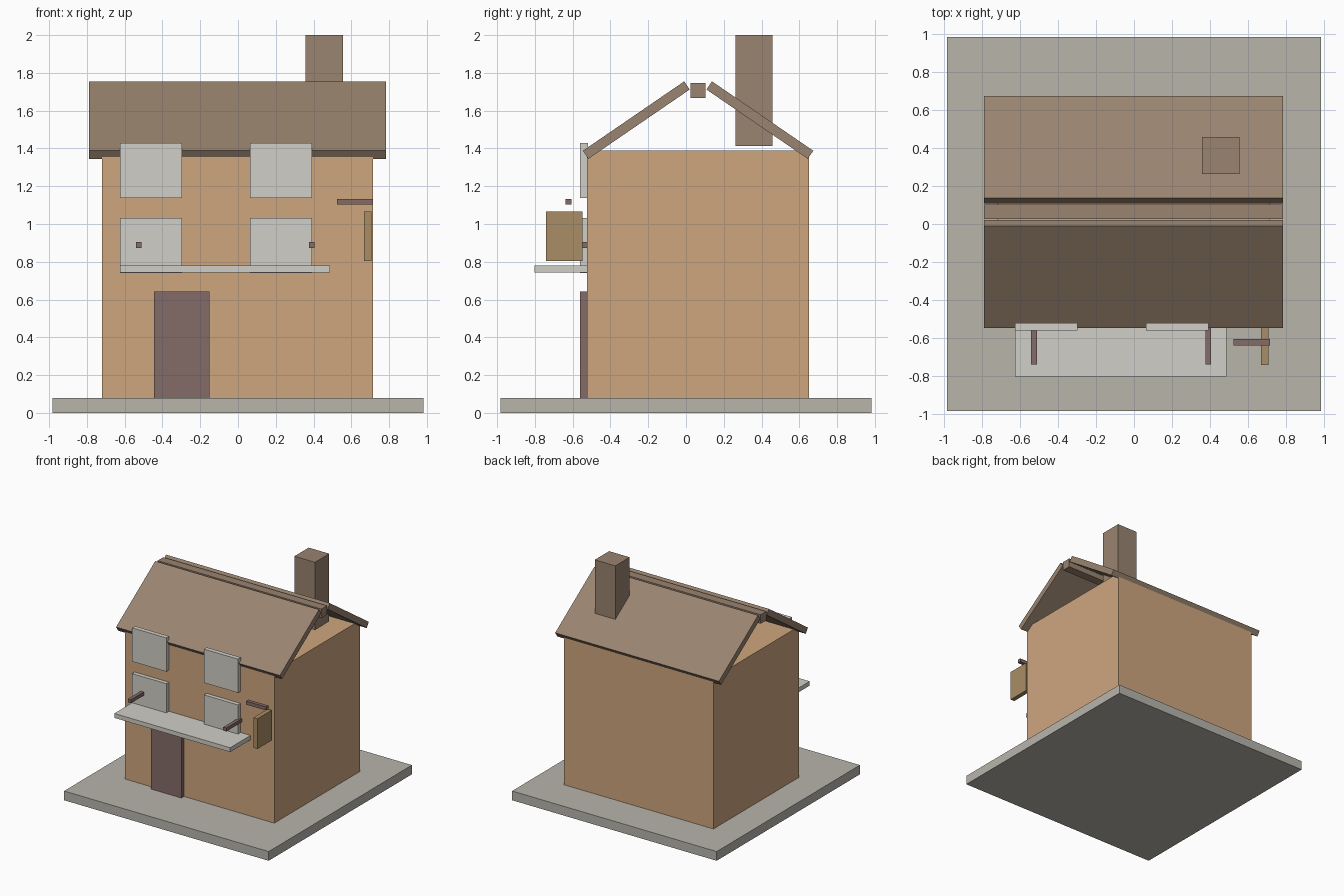
import bpy
import math

if "Cube" in bpy.data.objects:
    bpy.data.objects.remove(bpy.data.objects["Cube"])


def material(name, rgb):
    m = bpy.data.materials.new(name)
    m.diffuse_color = (*rgb, 1)
    m.use_nodes = True
    m.node_tree.nodes["Principled BSDF"].inputs["Base Color"].default_value = m.diffuse_color
    return m


STONE = material("stone", (0.48, 0.46, 0.41))
PLASTER = material("plaster", (0.62, 0.38, 0.21))
TILE = material("roof_tile", (0.32, 0.23, 0.16))
PALE = material("pale_trim", (0.64, 0.62, 0.57))
WOOD = material("dark_wood", (0.23, 0.15, 0.14))
SIGN = material("sign_wood", (0.40, 0.27, 0.13))


def box(name, x, y, z, mat, tilt=0.0):
    """Box from (min, max) ranges, optionally tilted about its own x axis."""
    bpy.ops.mesh.primitive_cube_add(
        size=1, location=[(a + b) / 2 for a, b in (x, y, z)])
    ob = bpy.context.object
    ob.name = name
    ob.scale = [b - a for a, b in (x, y, z)]
    ob.rotation_euler.x = tilt
    ob.data.materials.append(mat)
    return ob


# Ground slab and house body
box("base_slab", (-0.982, 0.982), (-0.982, 0.982), (0, 0.08), STONE)
box("house_body", (-0.72, 0.715), (-0.524, 0.652), (0.08, 1.39), PLASTER)

# Two sloping roof slabs, mirrored about the ridge, and the ridge beam
ROOF_X = (-0.788, 0.784)
RIDGE_Y, OFFSET, ROOF_Z = 0.064, 0.327, 1.55
LENGTH, THICK, PITCH = 0.65, 0.052, math.radians(34.4)
for side, label in ((-1, "front"), (1, "back")):
    y = RIDGE_Y + side * OFFSET
    box("roof_" + label, ROOF_X, (y - LENGTH / 2, y + LENGTH / 2),
        (ROOF_Z - THICK / 2, ROOF_Z + THICK / 2), TILE, -side * PITCH)
box("ridge_beam", ROOF_X, (0.025, 0.102), (1.668, 1.746), TILE)

# Chimney
box("chimney", (0.358, 0.555), (0.262, 0.458), (1.413, 2.0), TILE)

# Door and four windows
box("door", (-0.445, -0.152), (-0.56, -0.52), (0.08, 0.642), WOOD)
for x, col in (((-0.625, -0.296), "left"), ((0.064, 0.392), "right")):
    for z, row in (((0.74, 1.033), "lower"), ((1.138, 1.43), "upper")):
        box(f"window_{row}_{col}", x, (-0.56, -0.52), z, PALE)

# Balcony with side rods
box("balcony", (-0.625, 0.487), (-0.803, -0.52), (0.742, 0.78), PALE)
for x, col in ((-0.526, "left"), (0.39, "right")):
    box("balcony_rod_" + col, (x - 0.015, x + 0.015), (-0.738, -0.522),
        (0.874, 0.904), WOOD)

# Hanging sign and its bracket
box("sign_bracket", (0.524, 0.716), (-0.638, -0.606), (1.102, 1.132), WOOD)
box("sign_board", (0.667, 0.706), (-0.742, -0.548), (0.804, 1.066), SIGN)
